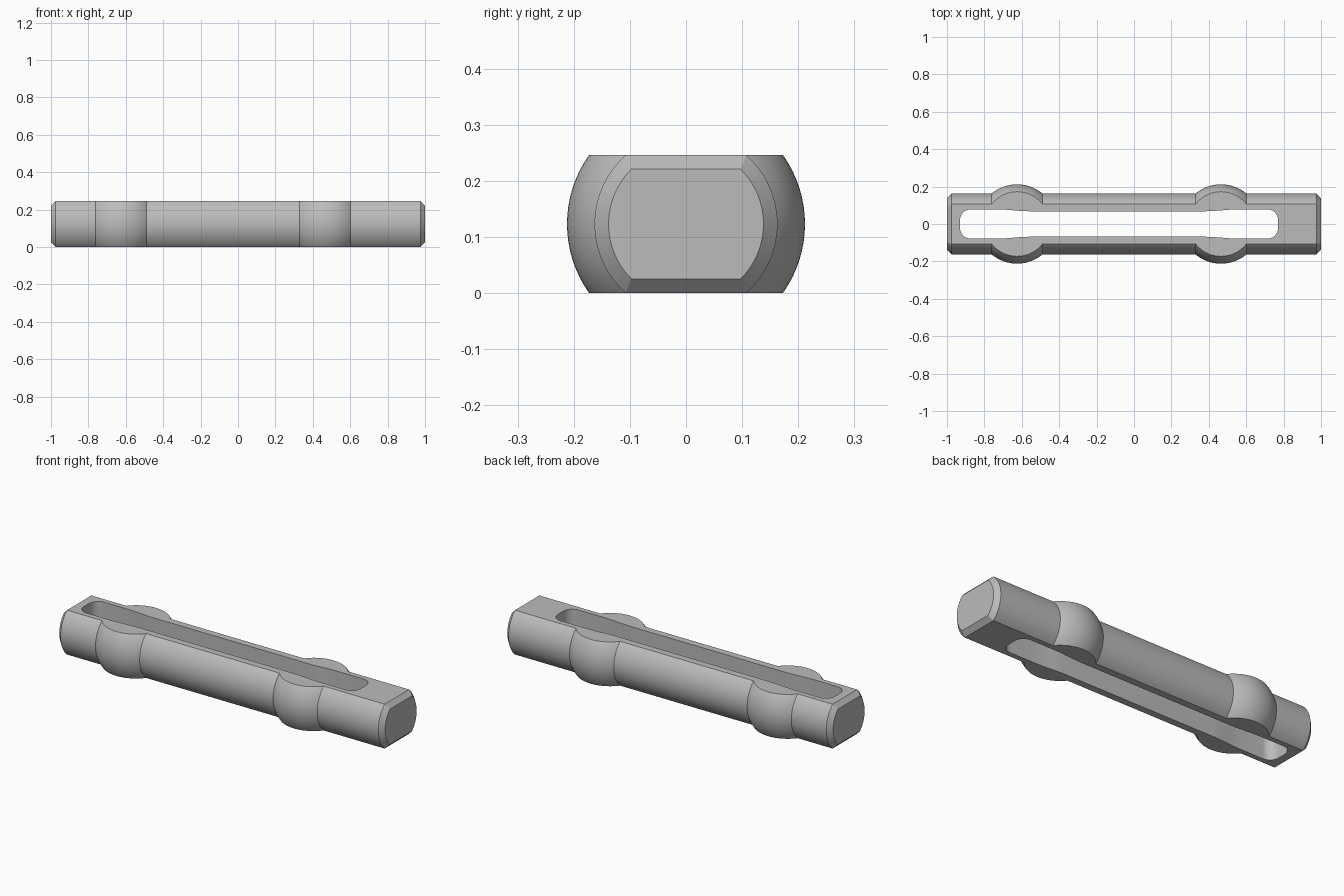
import bpy, bmesh, math
from mathutils import Matrix

cube = bpy.data.objects.get("Cube")
if cube:
    bpy.data.objects.remove(cube, do_unlink=True)

HALF = 0.123       # half height between the flats
ROD = 0.163        # rod radius
BALL = 0.212       # bulge radius
CHAMFER = 0.025
BALLS = (-0.625, 0.465)

grey = bpy.data.materials.new("satin grey")
grey.use_nodes = True
grey.diffuse_color = (0.5, 0.5, 0.5, 1)
grey.node_tree.nodes["Principled BSDF"].inputs["Base Color"].default_value = (0.5, 0.5, 0.5, 1)


def make_object(name, bm):
    bmesh.ops.recalc_face_normals(bm, faces=bm.faces)
    mesh = bpy.data.meshes.new(name)
    bm.to_mesh(mesh)
    bm.free()
    mesh.materials.append(grey)
    obj = bpy.data.objects.new(name, mesh)
    bpy.context.collection.objects.link(obj)
    return obj


def extrude_outline(name, points, matrix, depth):
    """Prism from a 2D outline, centred on its plane."""
    bm = bmesh.new()
    face = bm.faces.new([bm.verts.new((x, y, -depth / 2)) for x, y in points])
    top = bmesh.ops.extrude_face_region(bm, geom=[face])["geom"]
    bmesh.ops.translate(bm, vec=(0, 0, depth),
                        verts=[v for v in top if isinstance(v, bmesh.types.BMVert)])
    bmesh.ops.transform(bm, matrix=matrix, verts=bm.verts)
    obj = make_object(name, bm)
    obj.hide_render = True
    obj.hide_set(True)
    return obj


# Turned profile: chamfered rod with two ball-shaped bulges
profile = [(-1, ROD - CHAMFER), (-1 + CHAMFER, ROD)]
reach = math.asin(math.sqrt(BALL ** 2 - ROD ** 2) / BALL)
for centre in BALLS:
    for i in range(25):
        a = reach * (i / 12 - 1)
        profile.append((centre + BALL * math.sin(a), BALL * math.cos(a)))
profile += [(1 - CHAMFER, ROD), (1, ROD - CHAMFER)]

SIDES = 128
bm = bmesh.new()
rings = [[bm.verts.new((x, r * math.cos(2 * math.pi * k / SIDES),
                        HALF + r * math.sin(2 * math.pi * k / SIDES)))
          for k in range(SIDES)] for x, r in profile]
for a, b in zip(rings, rings[1:]):
    for k in range(SIDES):
        j = (k + 1) % SIDES
        bm.faces.new((a[k], a[j], b[j], b[k]))
bm.faces.new(rings[0])
bm.faces.new(rings[-1])
body = make_object("slotted_rod", bm)

# Side outline giving the top and bottom flats with chamfered ends
c = CHAMFER
quarter = [(1.0, HALF - c), (1 - c, HALF)]
side = quarter + [(-x, z) for x, z in reversed(quarter)]
side += [(-x, -z) for x, z in side]
flats = extrude_outline("flats_cutter", side,
                        Matrix.Translation((0, 0, HALF)) @ Matrix.Rotation(math.pi / 2, 4, 'X'), 1)

# Slot outline: rounded ends, slightly narrower between the bulges
LEFT, RIGHT, WIDE, NARROW, R = -0.93, 0.77, 0.078, 0.068, 0.055


def ease(x0, x1, y0, y1):
    return [(x0 + (x1 - x0) * t, y0 + (y1 - y0) * t * t * (3 - 2 * t))
            for t in (i / 8 for i in range(9))]


def corner(cx, start):
    angles = [start - math.pi / 2 * i / 10 for i in range(11)]
    return [(cx + R * math.cos(a), WIDE - R + R * math.sin(a)) for a in angles]


upper = (corner(LEFT + R, math.pi)
         + ease(-0.73, -0.555, WIDE, NARROW) + ease(0.38, 0.555, NARROW, WIDE)
         + corner(RIGHT - R, math.pi / 2))
outline = upper + [(x, -y) for x, y in reversed(upper)]
slot = extrude_outline("slot_cutter", outline, Matrix.Translation((0, 0, HALF)), 1)

# Cut the body
bpy.context.view_layer.objects.active = body
body.select_set(True)
for cutter, operation in ((flats, 'INTERSECT'), (slot, 'DIFFERENCE')):
    mod = body.modifiers.new(cutter.name, 'BOOLEAN')
    mod.object = cutter
    mod.operation = operation
    mod.solver = 'EXACT'
    bpy.ops.object.modifier_apply(modifier=mod.name)
for cutter in (flats, slot):
    bpy.data.objects.remove(cutter, do_unlink=True)

bpy.ops.object.shade_smooth_by_angle(angle=math.radians(25))
